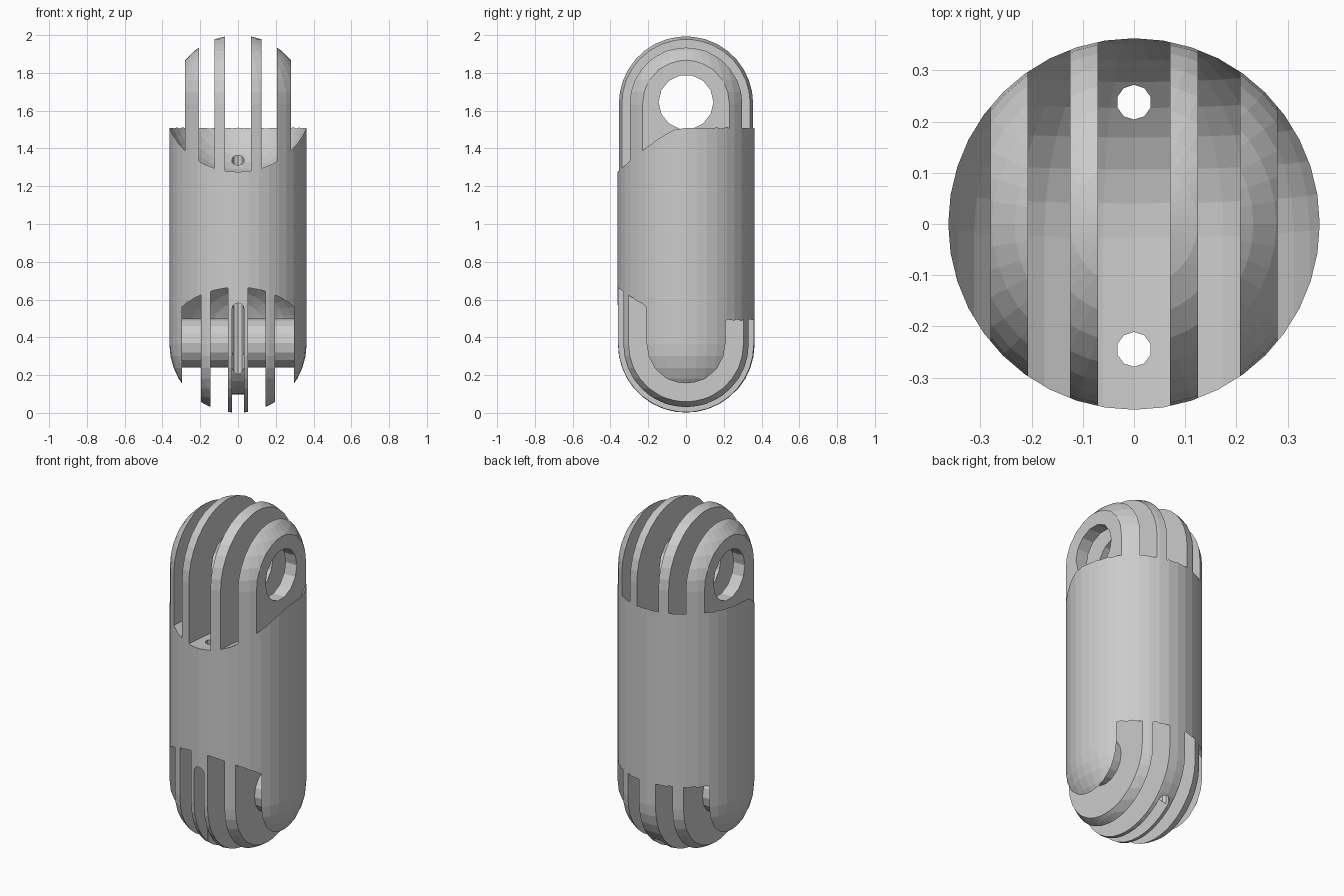
import bpy, bmesh
from math import sin, cos, pi, radians
from mathutils import Matrix, Vector

if "Cube" in bpy.data.objects:
    bpy.data.objects.remove(bpy.data.objects["Cube"])

R = 0.363            # body radius
CLEAR = 0.386        # clearance radius of the joint sockets
LOW, HIGH = 0.363, 1.637   # joint centres


def add(name, bm):
    bmesh.ops.recalc_face_normals(bm, faces=bm.faces)
    me = bpy.data.meshes.new(name)
    bm.to_mesh(me)
    bm.free()
    ob = bpy.data.objects.new(name, me)
    bpy.context.collection.objects.link(ob)
    return ob


def capsule(bm, r, z0, z1, n=40, rings=9):
    """Lathed capsule with hemisphere centres at z0 and z1."""
    angles = [pi / 2 * i / rings for i in range(rings + 1)]
    pts = [(r * sin(a), z0 - r * cos(a)) for a in angles]
    pts += [(r * cos(a), z1 + r * sin(a)) for a in angles]
    vs = [bm.verts.new((x if x > 1e-6 else 0, 0, z)) for x, z in pts]
    es = [bm.edges.new(p) for p in zip(vs, vs[1:])]
    bmesh.ops.spin(bm, geom=vs + es, axis=(0, 0, 1), cent=(0, 0, 0),
                   angle=2 * pi, steps=n)
    bmesh.ops.remove_doubles(bm, verts=bm.verts, dist=1e-5)
    bmesh.ops.recalc_face_normals(bm, faces=bm.faces)


def rod(bm, r, length, matrix, n):
    bmesh.ops.create_cone(bm, cap_ends=True, segments=n, radius1=r, radius2=r,
                          depth=length, matrix=matrix)


def socket_slots(name, centre, tilt, slots):
    """Slices of a clearance capsule that swings out to the front."""
    whole = bpy.data.meshes.new(name)
    for x0, x1 in slots:
        bm = bmesh.new()
        capsule(bm, CLEAR, 0, 1.2)
        bmesh.ops.rotate(bm, verts=bm.verts, matrix=Matrix.Rotation(pi / 2 - tilt, 3, 'X'))
        bmesh.ops.translate(bm, verts=bm.verts, vec=(0, 0, centre))
        for x, side in ((x0, -1), (x1, 1)):
            cut = bmesh.ops.bisect_plane(
                bm, geom=bm.verts[:] + bm.edges[:] + bm.faces[:],
                plane_co=(x, 0, 0), plane_no=(side, 0, 0), clear_outer=True)
            rim = [e for e in cut['geom_cut'] if isinstance(e, bmesh.types.BMEdge)]
            if rim:
                bmesh.ops.contextual_create(bm, geom=rim)
        bm.from_mesh(whole)
        bm.to_mesh(whole)
        bm.free()
    bm = bmesh.new()
    bm.from_mesh(whole)
    bpy.data.meshes.remove(whole)
    return add(name, bm)


def mirrored(pairs):
    return [(-b, -a) for a, b in pairs] + pairs


# Main body
bm = bmesh.new()
capsule(bm, R, LOW, HIGH)
body = add("hinged_link", bm)

# Fork slots at both ends
upper_slots = socket_slots("upper_slots", HIGH, radians(4),
                           mirrored([(0.125, 0.207), (0.28, 0.45)]) + [(-0.07, 0.07)])
lower_slots = socket_slots("lower_slots", LOW, radians(-15),
                           mirrored([(0.053, 0.145), (0.197, 0.297)]))

# Pivot hole through the upper fins
bm = bmesh.new()
rod(bm, 0.145, 0.62, Matrix.Translation((0, 0, 1.645)) @ Matrix.Rotation(pi / 2, 4, 'Y'), 14)
pivot_hole = add("pivot_hole", bm)

# Two cord channels running the full height
bm = bmesh.new()
for y in (-0.245, 0.238):
    rod(bm, 0.034, 1.7, Matrix.Translation((0, y, 0.75)), 10)
cord_channels = add("cord_channels", bm)

# Cord groove around the lower middle fin
arc = [radians(180 + 131 * i / 14) for i in range(15)]
inner = [(-0.265, 0.55)] + [(0.265 * cos(a), LOW + 0.265 * sin(a)) for a in arc]
outer = [(-0.5, 0.55)] + [(0.5 * cos(a), LOW + 0.5 * sin(a)) for a in arc]
bm = bmesh.new()
face = bm.faces.new([bm.verts.new((-0.032, y, z)) for y, z in inner + outer[::-1]])
ext = bmesh.ops.extrude_face_region(bm, geom=[face])
bmesh.ops.translate(bm, vec=(0.064, 0, 0),
                    verts=[v for v in ext['geom'] if isinstance(v, bmesh.types.BMVert)])
cord_groove = add("cord_groove", bm)

# Rounded top of the groove
bm = bmesh.new()
rod(bm, 0.032, 0.2, Matrix.Translation((0, -0.365, 0.55)) @ Matrix.Rotation(pi / 2, 4, 'X'), 12)
groove_end = add("groove_end", bm)

# Hinge pin joining the lower fins and ears
bm = bmesh.new()
rod(bm, 0.129, 0.62, Matrix.Translation((0, 0, 0.37)) @ Matrix.Rotation(pi / 2, 4, 'Y'), 16)
hinge_pin = add("hinge_pin", bm)

# Cut everything, then add the pin
steps = [(c, 'DIFFERENCE') for c in (upper_slots, lower_slots, pivot_hole,
                                     cord_channels, cord_groove, groove_end)]
for tool, op in steps + [(hinge_pin, 'UNION')]:
    mod = body.modifiers.new(tool.name, 'BOOLEAN')
    mod.operation, mod.object, mod.solver = op, tool, 'EXACT'
    tool.hide_render = True
deps = bpy.context.evaluated_depsgraph_get()
result = bpy.data.meshes.new_from_object(body.evaluated_get(deps))
body.modifiers.clear()
body.data = result
for tool, _ in steps + [(hinge_pin, '')]:
    bpy.data.objects.remove(tool)
